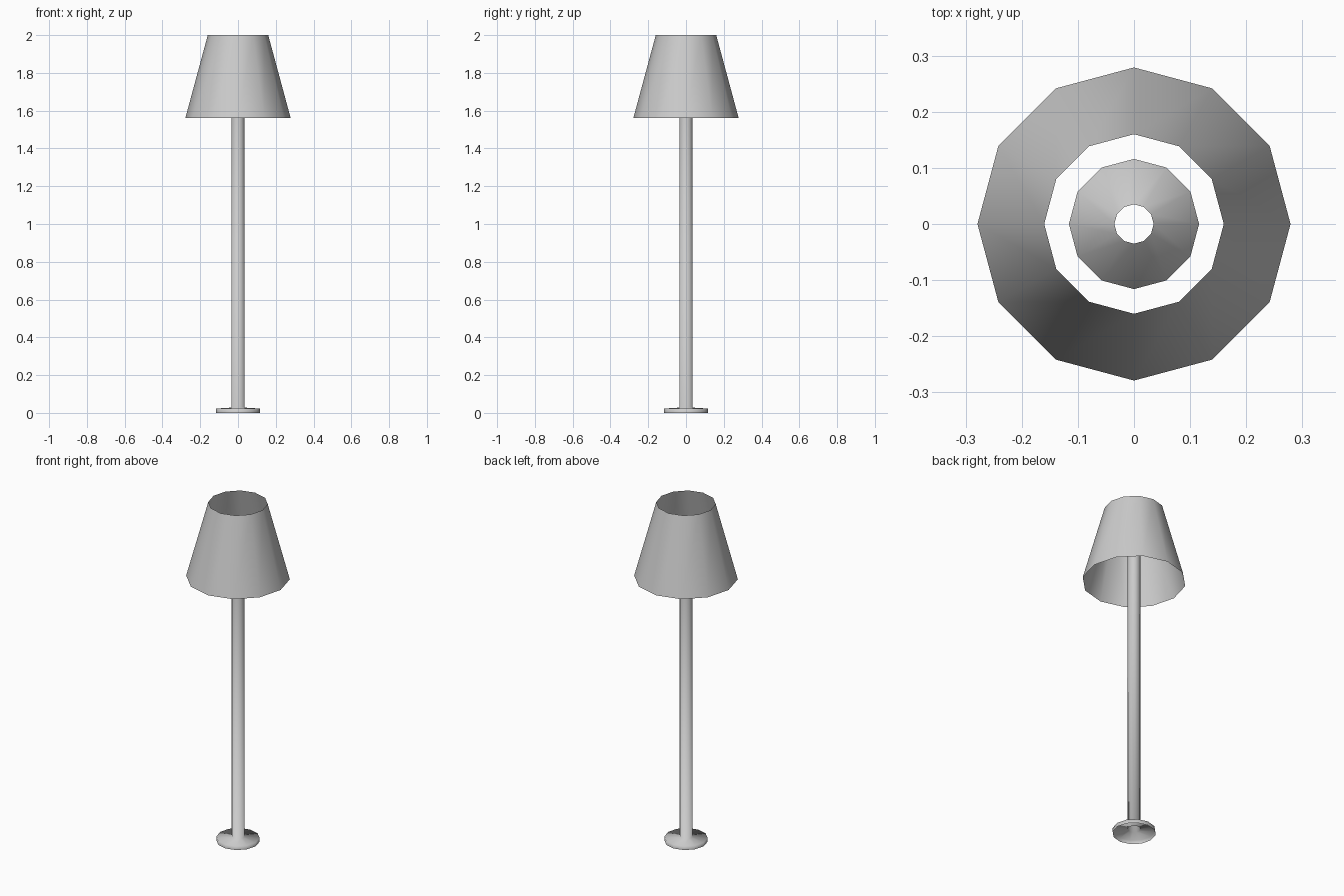
import bpy, bmesh
from math import cos, sin, tau

if "Cube" in bpy.data.objects:
    bpy.data.objects.remove(bpy.data.objects["Cube"])

SIDES = 12


def lathe(name, profile):
    """Revolve an open (radius, height) profile around z into a smooth shell."""
    bm = bmesh.new()
    rings = [[bm.verts.new((r * cos(tau * i / SIDES), r * sin(tau * i / SIDES), z))
              for i in range(SIDES)] for r, z in profile]
    for low, high in zip(rings, rings[1:]):
        for i in range(SIDES):
            j = (i + 1) % SIDES
            bm.faces.new((low[i], low[j], high[j], high[i])).smooth = True
    mesh = bpy.data.meshes.new(name)
    bm.to_mesh(mesh)
    bm.free()
    obj = bpy.data.objects.new(name, mesh)
    bpy.context.collection.objects.link(obj)
    return obj


# Hollow foot flowing into the open tube of the pole
lathe("base_and_pole", [(0.116, 0.0), (0.116, 0.023), (0.035, 0.028), (0.035, 1.80)])

# Thin conical shade, open at both ends
lathe("lamp_shade", [(0.279, 1.56), (0.16, 2.0)])
